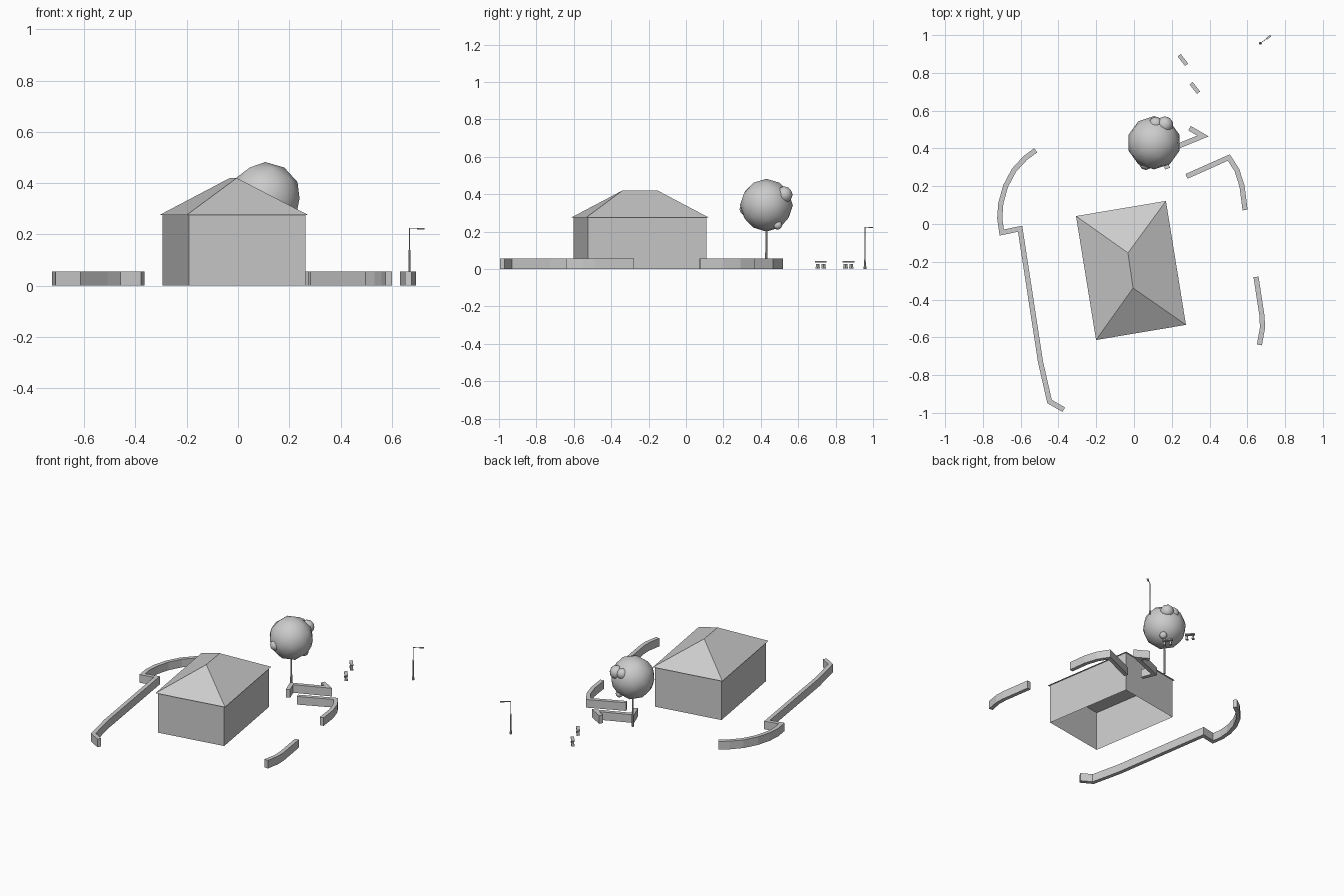
import bpy, bmesh, math
from mathutils import Vector, Matrix

if "Cube" in bpy.data.objects:
    bpy.data.objects.remove(bpy.data.objects["Cube"])


def add_mesh(name, verts, faces, smooth=False):
    me = bpy.data.meshes.new(name)
    me.from_pydata(verts, [], faces)
    ob = bpy.data.objects.new(name, me)
    bpy.context.collection.objects.link(ob)
    me.polygons.foreach_set("use_smooth", [smooth] * len(me.polygons))
    return ob


def from_bmesh(name, bm, smooth=False):
    ob = add_mesh(name, [], [])
    bm.to_mesh(ob.data)
    bm.free()
    ob.data.polygons.foreach_set("use_smooth", [smooth] * len(ob.data.polygons))
    return ob


def garden_wall(name, pts, half=0.0135, height=0.056):
    """Mitred strip of constant thickness along a ground path."""
    pts = [Vector(p) for p in pts]
    n = len(pts)
    dirs = [(pts[i + 1] - pts[i]).normalized() for i in range(n - 1)]
    verts, faces = [], []
    for i, p in enumerate(pts):
        a, b = dirs[max(i - 1, 0)], dirs[min(i, n - 2)]
        na, nb = Vector((-a.y, a.x)), Vector((-b.y, b.x))
        m = (na + nb).normalized()
        off = m * (half / m.dot(na))
        for q, z in ((p + off, 0), (p - off, 0), (p - off, height), (p + off, height)):
            verts.append((q.x, q.y, z))
    for i in range(n - 1):
        for k in range(4):
            j = (k + 1) % 4
            faces.append((4 * i + k, 4 * i + 4 + k, 4 * i + 4 + j, 4 * i + j))
    e = 4 * (n - 1)
    faces += [(0, 1, 2, 3), (e + 3, e + 2, e + 1, e)]
    return add_mesh(name, verts, faces)


def box(bm, size, mat):
    bmesh.ops.create_cube(bm, size=1, matrix=mat @ Matrix.Diagonal((*size, 1)))


def cone(bm, r1, r2, z0, z1, sides=8):
    bmesh.ops.create_cone(bm, cap_ends=True, segments=sides, radius1=r1, radius2=r2,
                          depth=z1 - z0, matrix=Matrix.Translation((0, 0, (z0 + z1) / 2)))


# House: open wall shell and overhanging hip roof
eave = [(-0.201, -0.614), (0.275, -0.534), (0.169, 0.122), (-0.307, 0.042)]
mid = Vector((-0.016, -0.246))
inner = []
for i in range(4):
    p = Vector(eave[i])
    a = (Vector(eave[i - 1]) - p).normalized()
    b = (Vector(eave[(i + 1) % 4]) - p).normalized()
    inner.append(p + (a + b) * 0.011)
verts = [(p.x, p.y, z) for z in (0, 0.275) for p in inner]
add_mesh("house_walls", verts, [(i, (i + 1) % 4, (i + 1) % 4 + 4, i + 4) for i in range(4)])
roof = [(x, y, 0.275) for x, y in eave] + [(-0.005, -0.339, 0.42), (-0.032, -0.153, 0.42)]
add_mesh("house_roof", roof, [(0, 1, 4), (1, 2, 5, 4), (2, 3, 5), (3, 0, 4, 5), (3, 2, 1, 0)])

# Garden walls
garden_wall("left_wall", [(-0.52, 0.39), (-0.575, 0.35), (-0.635, 0.285), (-0.68, 0.2),
                          (-0.705, 0.11), (-0.711, 0.03), (-0.70, -0.045), (-0.603, -0.025),
                          (-0.495, -0.73), (-0.447, -0.94), (-0.372, -0.983)])
garden_wall("tree_wall", [(0.178, 0.293), (0.146, 0.376), (0.365, 0.466), (0.294, 0.507)])
garden_wall("back_right_wall", [(0.278, 0.252), (0.502, 0.352), (0.545, 0.285),
                                (0.572, 0.2), (0.588, 0.074)])
garden_wall("right_wall", [(0.646, -0.28), (0.678, -0.49), (0.68, -0.55), (0.664, -0.64)])

# Tree: thin trunk, rounded crown and smaller leaf clumps
bm = bmesh.new()
cone(bm, 0.007, 0.005, 0, 0.25)
from_bmesh("tree_trunk", bm).location = (0.106, 0.43, 0)
bm = bmesh.new()
for x, y, z, r in ((0.106, 0.43, 0.341, 0.141), (0.163, 0.525, 0.397, 0.045),
                   (0.115, 0.53, 0.40, 0.037), (0.062, 0.32, 0.32, 0.034),
                   (0.165, 0.49, 0.235, 0.025)):
    bmesh.ops.create_icosphere(bm, subdivisions=2, radius=r, matrix=Matrix.Translation((x, y, z)))
from_bmesh("tree_crown", bm, True)

# Benches: plank seat on two leg pairs
for i, (x, y) in enumerate(((0.259, 0.868), (0.322, 0.72))):
    bm = bmesh.new()
    T = Matrix.Translation
    box(bm, (0.064, 0.021, 0.008), T((0, 0, 0.038)))
    for sx in (-0.02, 0.02):
        box(bm, (0.012, 0.017, 0.018), T((sx, 0, 0.017)))
        box(bm, (0.016, 0.02, 0.008), T((sx, 0, 0.004 + 0.002)))
    ob = from_bmesh("bench_%d" % (i + 1), bm)
    ob.location = (x, y, 0)
    ob.rotation_euler.z = math.atan2(-0.053, 0.042)

# Street lamp: stepped pole, arm and flat head
bm = bmesh.new()
cone(bm, 0.008, 0.006, 0, 0.022)
cone(bm, 0.0042, 0.0035, 0.022, 0.14)
cone(bm, 0.0025, 0.002, 0.14, 0.224)
box(bm, (0.045, 0.003, 0.003), Matrix.Translation((0.021, 0, 0.2235)))
box(bm, (0.027, 0.01, 0.006), Matrix.Translation((0.054, 0, 0.2215)))
ob = from_bmesh("street_lamp", bm)
ob.location = (0.669, 0.957, 0)
ob.rotation_euler.z = math.atan2(0.04, 0.055)
